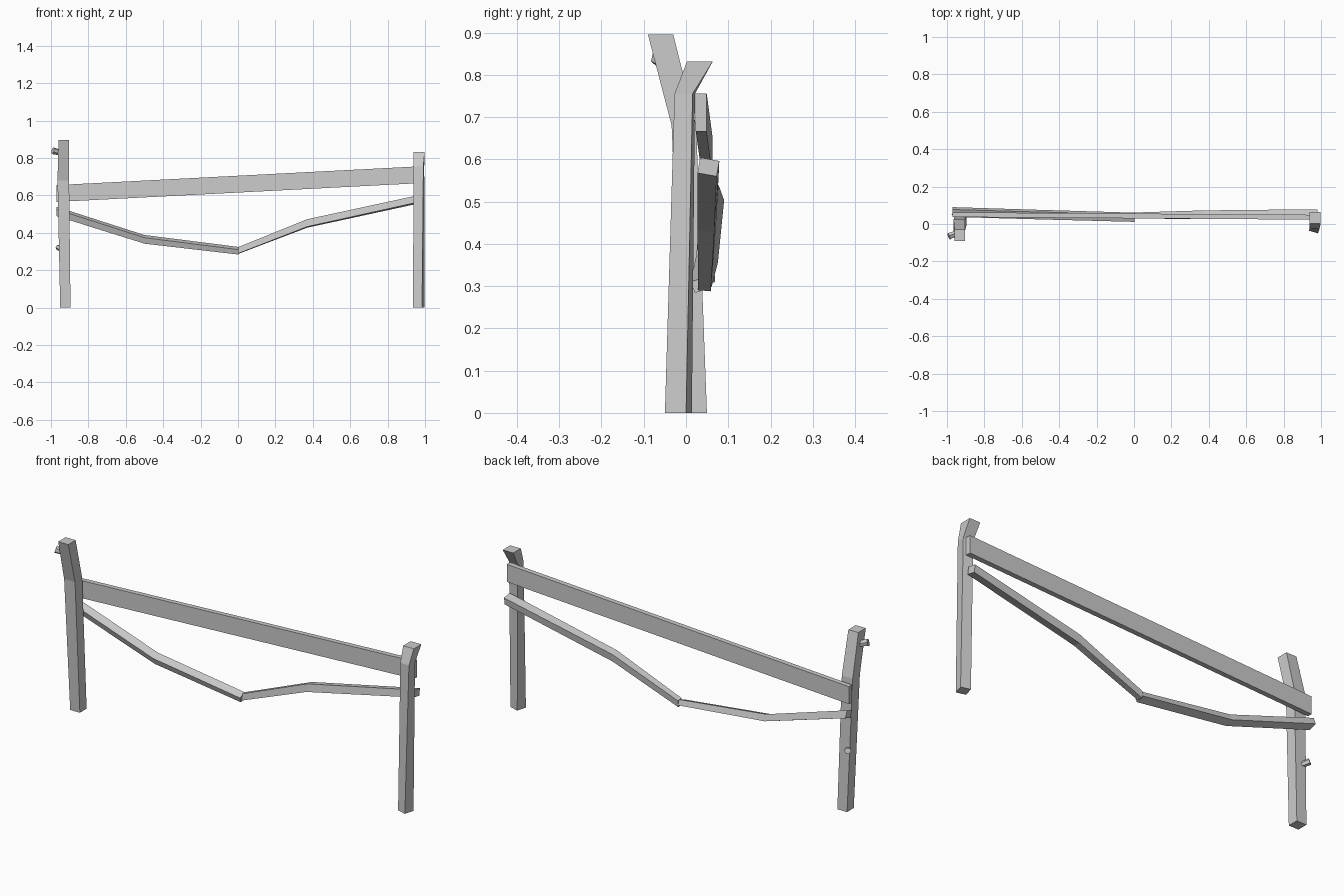
import bpy, bmesh
from math import radians, cos, sin
from mathutils import Vector

cube = bpy.data.objects.get("Cube")
if cube:
    bpy.data.objects.remove(cube, do_unlink=True)

grey = bpy.data.materials.new("weathered grey")
grey.use_nodes = True
grey.diffuse_color = (0.6, 0.6, 0.6, 1)
grey.node_tree.nodes["Principled BSDF"].inputs["Base Color"].default_value = (0.6, 0.6, 0.6, 1)

X, Y, Z = Vector((1, 0, 0)), Vector((0, 1, 0)), Vector((0, 0, 1))


def finish(name, bm):
    bmesh.ops.recalc_face_normals(bm, faces=bm.faces)
    mesh = bpy.data.meshes.new(name)
    bm.to_mesh(mesh)
    bm.free()
    mesh.materials.append(grey)
    obj = bpy.data.objects.new(name, mesh)
    bpy.context.collection.objects.link(obj)
    return obj


def timber(name, u, v, sections):
    """Join rectangular sections: (centre, size along u, size along v, turn in degrees)."""
    bm = bmesh.new()
    rings = []
    for centre, a, b, turn in sections:
        t = radians(turn)
        du = (u * cos(t) + v * sin(t)) * a / 2
        dv = (v * cos(t) - u * sin(t)) * b / 2
        c = Vector(centre)
        rings.append([bm.verts.new(p) for p in (c - du - dv, c + du - dv, c + du + dv, c - du + dv)])
    for low, high in zip(rings, rings[1:]):
        for i in range(4):
            j = (i + 1) % 4
            bm.faces.new((low[i], low[j], high[j], high[i]))
    bm.faces.new(rings[0][::-1])
    bm.faces.new(rings[-1])
    return finish(name, bm)


def stub(name, start, end, r1, r2):
    """Short tapered branch left on a post."""
    start, end = Vector(start), Vector(end)
    axis = end - start
    bm = bmesh.new()
    bmesh.ops.create_cone(bm, cap_ends=True, segments=6, radius1=r1, radius2=r2, depth=axis.length)
    bmesh.ops.rotate(bm, verts=bm.verts, matrix=Z.rotation_difference(axis).to_matrix())
    bmesh.ops.translate(bm, verts=bm.verts, vec=(start + end) / 2)
    return finish(name, bm)


# Posts, each bent near the top
timber("right_post", X, Y, [
    ((-0.923, 0.022, 0), 0.055, 0.055, 0),
    ((-0.934, -0.005, 0.68), 0.062, 0.058, 0),
    ((-0.931, -0.06, 0.895), 0.057, 0.06, 0)])
timber("left_post", X, Y, [
    ((0.967, -0.018, 0), 0.05, 0.052, -16),
    ((0.967, -0.003, 0.755), 0.053, 0.043, -6),
    ((0.968, 0.033, 0.832), 0.06, 0.061, 0)])

# Straight upper plank behind the posts
timber("upper_plank", Y, Z, [
    ((-0.97, 0.05, 0.61), 0.025, 0.09, 0),
    ((0.985, 0.036, 0.711), 0.026, 0.09, 0)])

# Broken lower rail, sagging to the middle
timber("lower_rail_right", Y, Z, [
    ((-0.97, 0.064, 0.514), 0.042, 0.038, 20),
    ((-0.5, 0.05, 0.365), 0.042, 0.034, 20),
    ((0.003, 0.036, 0.304), 0.042, 0.028, 20)])
timber("lower_rail_left", Y, Z, [
    ((0.003, 0.045, 0.306), 0.03, 0.034, -5),
    ((0.37, 0.05, 0.45), 0.04, 0.04, -8),
    ((0.98, 0.053, 0.582), 0.046, 0.037, -10)])

# Branch stubs on the right post
stub("upper_stub", (-0.94, -0.045, 0.825), (-0.99, -0.066, 0.839), 0.014, 0.019)
stub("lower_stub", (-0.93, 0.015, 0.305), (-0.962, 0.06, 0.322), 0.012, 0.016)
